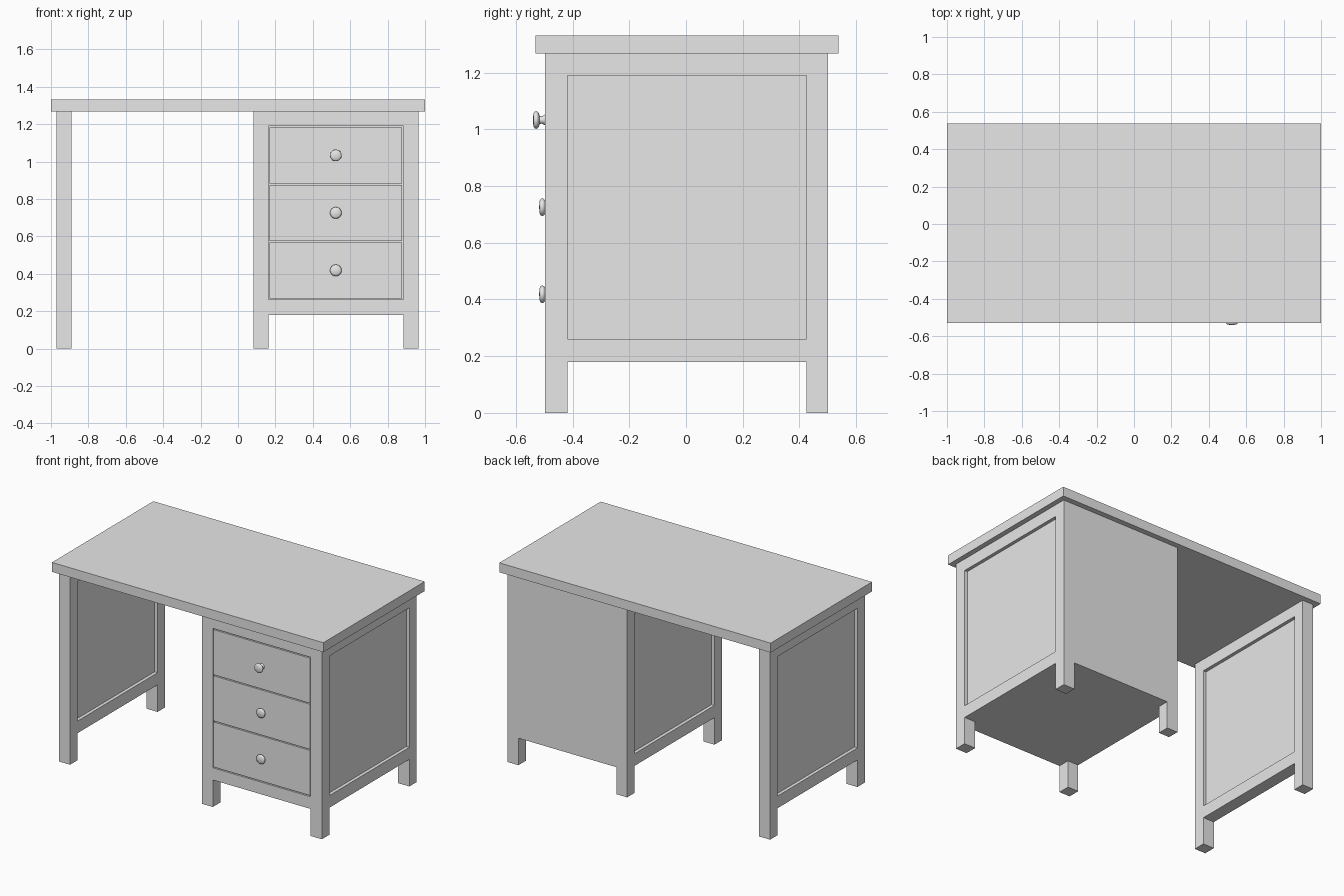
import bpy, bmesh, math
from mathutils import Vector, Matrix

cube = bpy.data.objects.get("Cube")
if cube:
    bpy.data.objects.remove(cube, do_unlink=True)

GREY = bpy.data.materials.new("plain_grey")
GREY.use_nodes = True
GREY.diffuse_color = (0.8, 0.8, 0.8, 1)
GREY.node_tree.nodes["Principled BSDF"].inputs["Base Color"].default_value = (0.8, 0.8, 0.8, 1)


def finish(name, bm):
    bmesh.ops.recalc_face_normals(bm, faces=bm.faces)
    mesh = bpy.data.meshes.new(name)
    bm.to_mesh(mesh)
    bm.free()
    mesh.materials.append(GREY)
    obj = bpy.data.objects.new(name, mesh)
    bpy.context.collection.objects.link(obj)
    return obj


def box(name, x, y, z):
    """Box spanning the (low, high) pairs x, y, z."""
    bm = bmesh.new()
    lo, hi = Vector((x[0], y[0], z[0])), Vector((x[1], y[1], z[1]))
    bmesh.ops.create_cube(bm, size=1, matrix=Matrix.Translation((lo + hi) / 2)
                          @ Matrix.Diagonal((*(hi - lo), 1)))
    return finish(name, bm)


def cut(obj, *spans):
    """Carve a box out of obj and discard the cutter."""
    cutter = box("cutter", *spans)
    mod = obj.modifiers.new("cut", 'BOOLEAN')
    mod.operation = 'DIFFERENCE'
    mod.solver = 'EXACT'
    mod.object = cutter
    bpy.context.view_layer.objects.active = obj
    bpy.ops.object.modifier_apply(modifier=mod.name)
    bpy.data.objects.remove(cutter, do_unlink=True)


FRONT, BACK = -0.497, 0.501       # depth of the carcass
PANEL_Y = (-0.418, 0.424)         # between the legs, front to back
PANEL_Z = (0.261, 1.19)           # between the rails
TOP_Z, RAIL_Z = 1.268, 0.18
RECESS = 0.022
GAP = 0.007


def end_frame(name, x):
    """Upright block with legs below and a sunken panel on both sides."""
    obj = box(name, x, (FRONT, BACK), (0, TOP_Z))
    cut(obj, (x[0] - 1, x[1] + 1), PANEL_Y, (-1, RAIL_Z))
    for edge in x:
        cut(obj, (edge - RECESS, edge + RECESS), PANEL_Y, PANEL_Z)
    return obj


def knob(name, x, y, z):
    """Turned knob whose base sits at y, pointing forward."""
    profile = [(0.021, 0), (0.016, 0.006), (0.013, 0.014), (0.014, 0.021),
               (0.024, 0.024), (0.029, 0.028), (0.031, 0.033),
               (0.029, 0.039), (0.022, 0.043), (0, 0.045)]
    bm = bmesh.new()
    verts = [bm.verts.new((x + r, y - d, z)) for r, d in profile]
    edges = [bm.edges.new(pair) for pair in zip(verts, verts[1:])]
    bmesh.ops.spin(bm, geom=verts + edges, cent=(x, y, z), axis=(0, 1, 0),
                   angle=math.tau, steps=32)
    bmesh.ops.remove_doubles(bm, verts=bm.verts, dist=0.0002)
    obj = finish(name, bm)
    bpy.ops.object.select_all(action='DESELECT')
    obj.select_set(True)
    bpy.context.view_layer.objects.active = obj
    bpy.ops.object.shade_smooth_by_angle(angle=math.radians(50))


# Desk top
box("desk_top", (-1, 1), (-0.53, 0.537), (TOP_Z, 1.331))

# Free-standing end on the model's right
end_frame("end_panel", (-0.971, -0.89))

# Drawer cabinet with four legs and an opening for the drawers
OPENING_X = (0.162, 0.884)
cabinet = end_frame("drawer_cabinet", (0.083, 0.966))
cut(cabinet, OPENING_X, (-1, 1), (-1, RAIL_Z))
cut(cabinet, OPENING_X, (-1, FRONT + 0.04), PANEL_Z)

# Drawers, each with a knob; only the top knob stands fully clear
pitch = (PANEL_Z[1] - PANEL_Z[0] - GAP) / 3
for i, label in enumerate(("bottom", "middle", "top")):
    low = PANEL_Z[0] + GAP + i * pitch
    high = low + pitch - GAP
    box(label + "_drawer", (OPENING_X[0] + GAP, OPENING_X[1] - GAP),
        (FRONT, FRONT + 0.04), (low, high))
    sunk = 0 if label == "top" else 0.022
    knob(label + "_knob", sum(OPENING_X) / 2, FRONT + 0.002 + sunk, (low + high) / 2)
